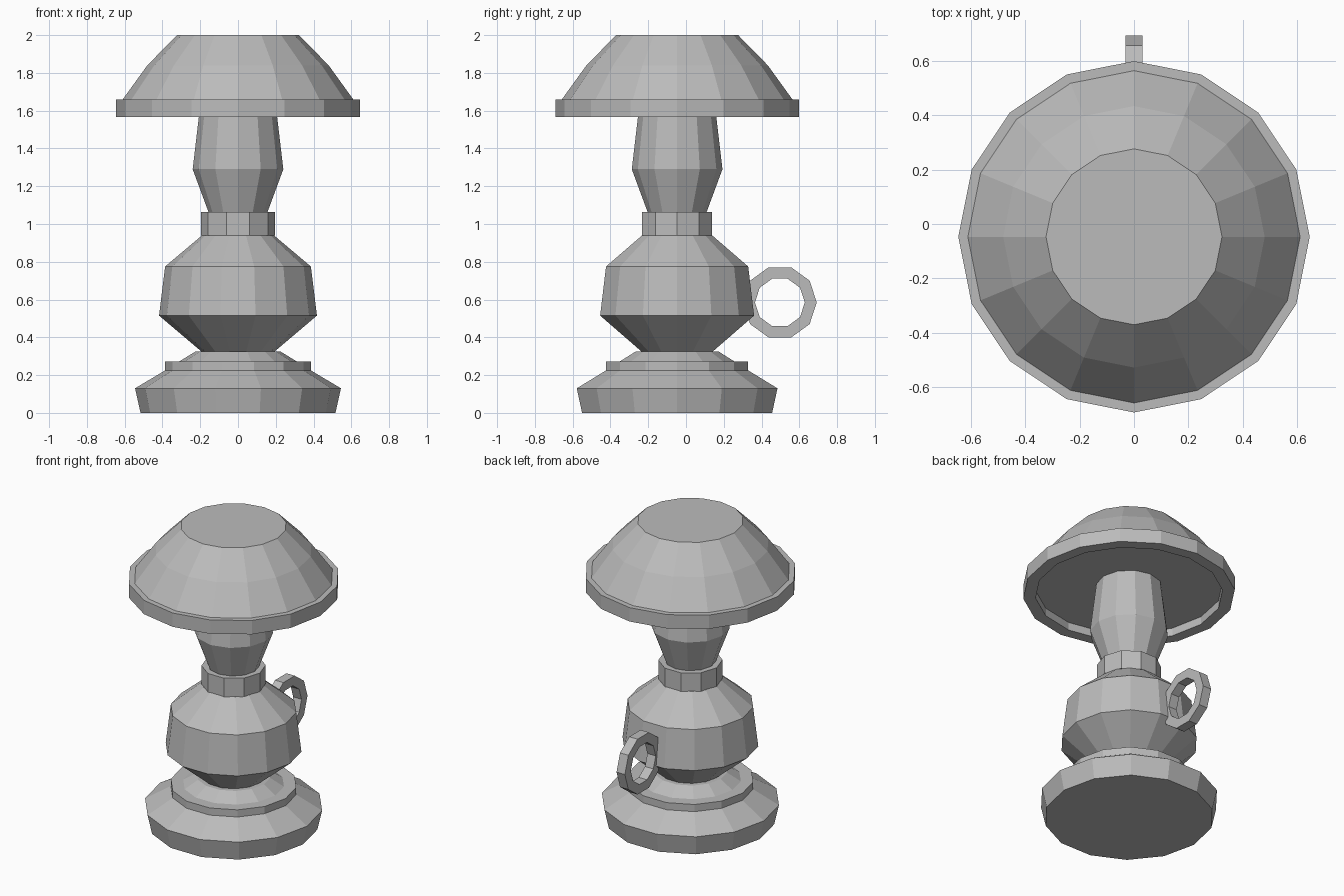
import bpy
import bmesh
from math import cos, sin, tau
from mathutils import Matrix

cube = bpy.data.objects.get("Cube")
if cube:
    bpy.data.objects.remove(cube, do_unlink=True)

# One grey material for the whole lamp
grey = bpy.data.materials.new("plain grey")
grey.use_nodes = True
colour = (0.5, 0.5, 0.5, 1)
grey.diffuse_color = colour
grey.node_tree.nodes["Principled BSDF"].inputs["Base Color"].default_value = colour

AXIS = Matrix.Translation((0, -0.047, 0))


def lathe(name, sides, profile, closed=False, matrix=AXIS):
    """Turn (radius, height) points about z; cap the ends or join them."""
    bm = bmesh.new()
    rings = []
    for r, z in profile:
        angles = [tau * i / sides for i in range(sides)]
        rings.append([bm.verts.new((r * cos(a), r * sin(a), z)) for a in angles])
    pairs = list(zip(rings, rings[1:]))
    if closed:
        pairs.append((rings[-1], rings[0]))
    else:
        bm.faces.new(rings[0][::-1])
        bm.faces.new(rings[-1])
    for low, high in pairs:
        for i in range(sides):
            j = (i + 1) % sides
            bm.faces.new((low[i], low[j], high[j], high[i]))
    bmesh.ops.recalc_face_normals(bm, faces=bm.faces)
    bm.transform(matrix)
    mesh = bpy.data.meshes.new(name)
    bm.to_mesh(mesh)
    bm.free()
    mesh.materials.append(grey)
    obj = bpy.data.objects.new(name, mesh)
    bpy.context.collection.objects.link(obj)
    return obj


# Stepped foot
lathe("base", 14, [(0.516, 0), (0.545, 0.13), (0.386, 0.225),
                   (0.386, 0.273), (0.31, 0.273), (0.225, 0.325)])

# Faceted oil reservoir
lathe("body", 14, [(0.19, 0.322), (0.418, 0.515), (0.386, 0.775), (0.19, 0.94)])

# Burner collar and glass chimney
lathe("collar", 10, [(0.195, 0.938), (0.195, 1.063)])
lathe("chimney", 12, [(0.155, 1.06), (0.24, 1.29), (0.2, 1.63)])

# Shade with a rim and a recessed underside
lathe("shade", 16, [(0.57, 1.62), (0.57, 1.567), (0.645, 1.567), (0.645, 1.66),
                    (0.61, 1.66), (0.48, 1.84), (0.323, 2)])

# Upright finger ring at the back: the turning axis is laid along x
side_axis = Matrix(((0, 0, 1, 0), (1, 0, 0, 0.497), (0, 1, 0, 0.585), (0, 0, 0, 1)))
lathe("handle", 10, [(0.132, -0.031), (0.195, -0.031), (0.195, 0.031), (0.132, 0.031)],
      closed=True, matrix=side_axis)
